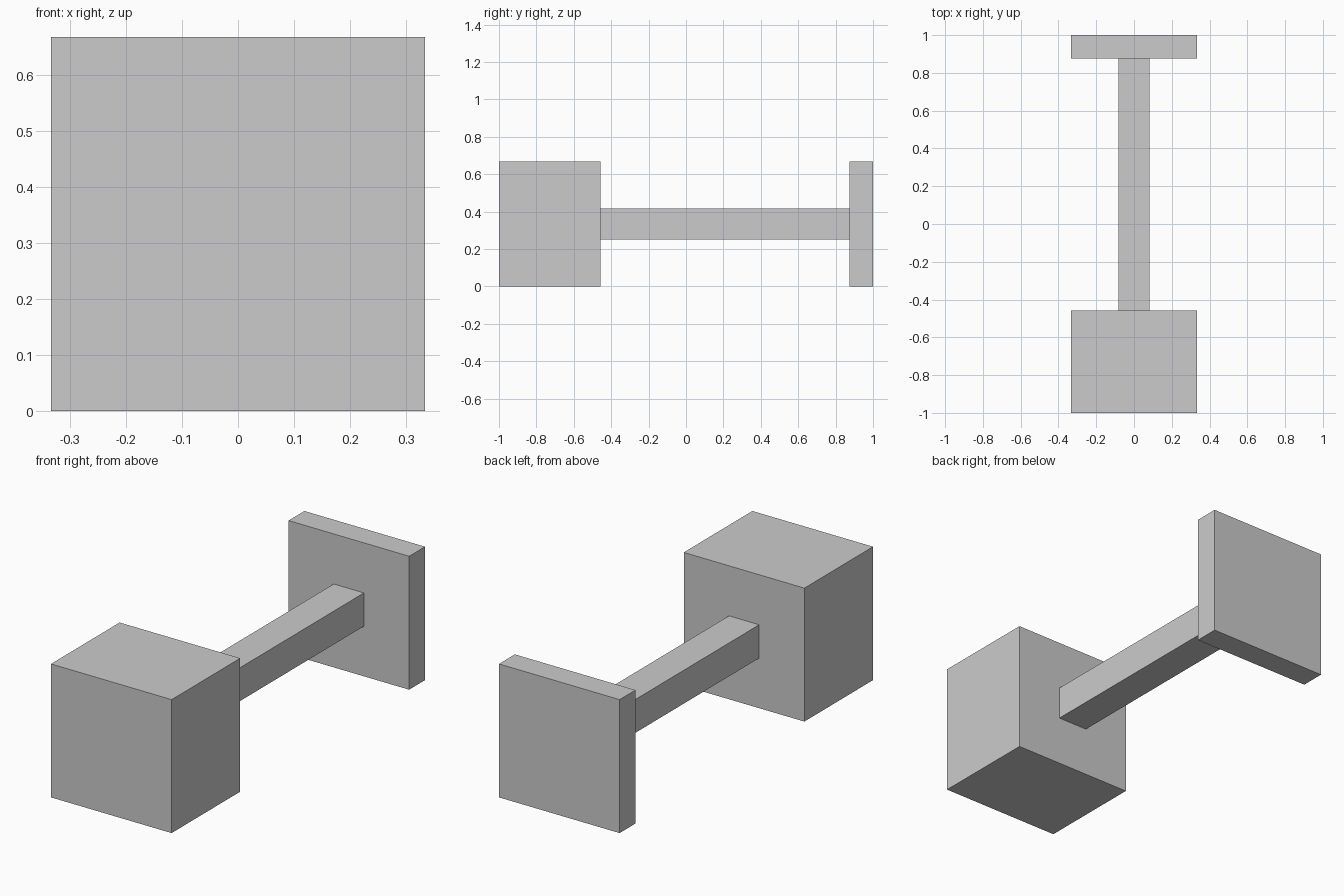
import bpy

if "Cube" in bpy.data.objects:
    bpy.data.objects.remove(bpy.data.objects["Cube"])


def box(name, x, y, z):
    """Add a box spanning the given (min, max) ranges."""
    spans = (x, y, z)
    size = [b - a for a, b in spans]
    centre = [(a + b) / 2 for a, b in spans]
    bpy.ops.mesh.primitive_cube_add(size=1, location=centre)
    obj = bpy.context.object
    obj.name = name
    obj.scale = size
    bpy.ops.object.transform_apply(location=False, rotation=False, scale=True)
    return obj


HALF = 1 / 3            # half width of the end blocks
BAR = 1 / 12            # half thickness of the bar
BLOCK_BACK = -11 / 24   # where the bar leaves the block
PLATE_FRONT = 0.875     # where the bar meets the plate

# Thick block at the front
box("front_block", (-HALF, HALF), (-1, BLOCK_BACK), (0, 2 * HALF))
# Thin plate at the back
box("back_plate", (-HALF, HALF), (PLATE_FRONT, 1), (0, 2 * HALF))
# Square bar joining the two
box("connecting_bar", (-BAR, BAR), (BLOCK_BACK, PLATE_FRONT), (HALF - BAR, HALF + BAR))
